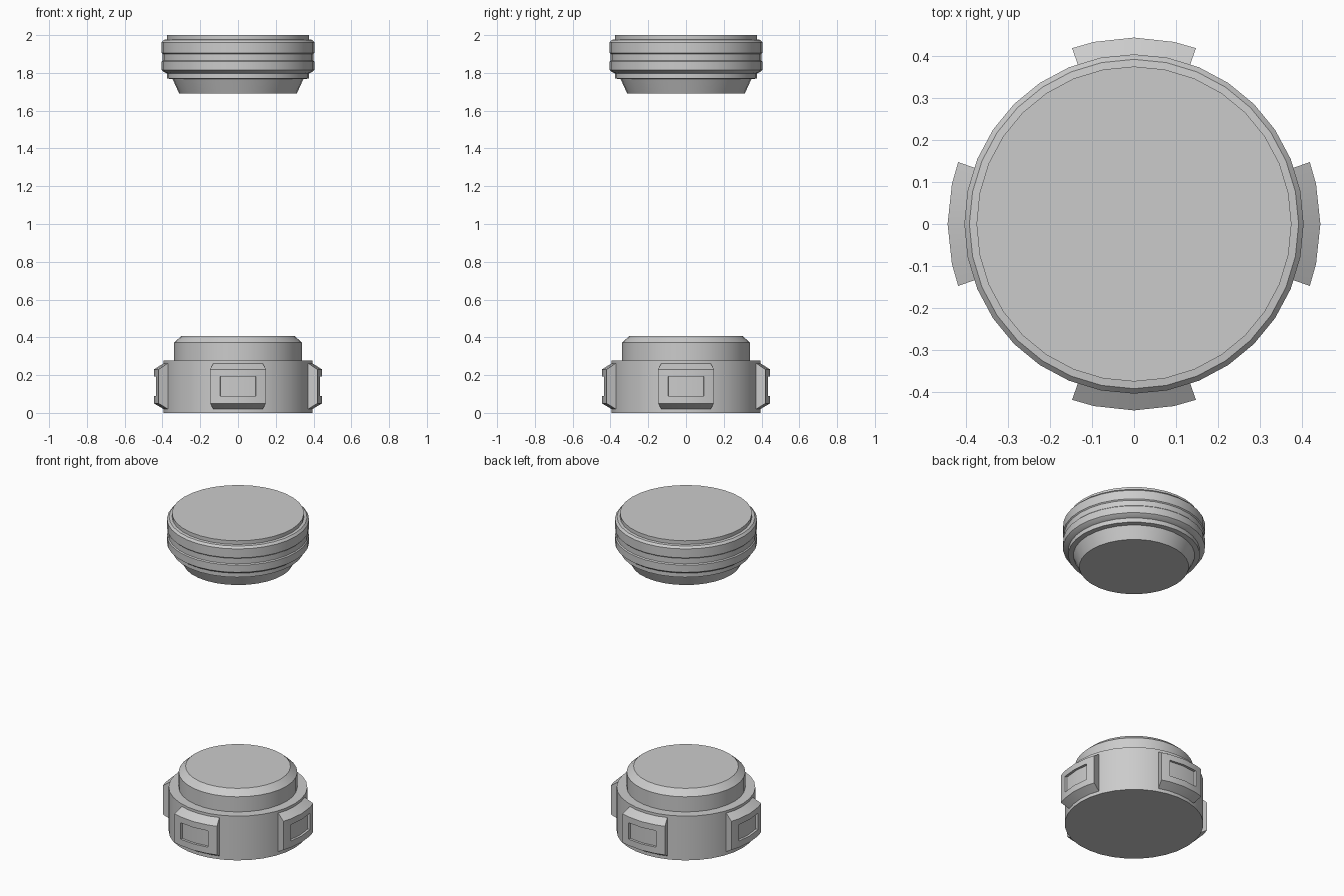
import bpy, bmesh
from math import sin, cos, pi, radians

if "Cube" in bpy.data.objects:
    bpy.data.objects.remove(bpy.data.objects["Cube"])


def finish(name, bm, angle=25):
    bmesh.ops.recalc_face_normals(bm, faces=bm.faces)
    me = bpy.data.meshes.new(name)
    bm.to_mesh(me)
    bm.free()
    ob = bpy.data.objects.new(name, me)
    bpy.context.collection.objects.link(ob)
    bpy.ops.object.select_all(action='DESELECT')
    ob.select_set(True)
    bpy.context.view_layer.objects.active = ob
    bpy.ops.object.shade_smooth_by_angle(angle=radians(angle))
    return ob


def lathe(name, profile, n=32):
    """Capped revolve of (radius, z) points, bottom to top."""
    bm = bmesh.new()
    rings = [[bm.verts.new((r * cos(2 * pi * i / n), r * sin(2 * pi * i / n), z))
              for i in range(n)] for r, z in profile]
    for a, b in zip(rings, rings[1:]):
        for i in range(n):
            j = (i + 1) % n
            bm.faces.new((a[i], a[j], b[j], b[i]))
    bm.faces.new(rings[0][::-1])
    bm.faces.new(rings[-1])
    return finish(name, bm)


def pad(name, turn):
    """Curved, chamfered block with a recessed window."""
    profile = [(.37, .021), (.395, .021), (.445, .05), (.445, .09),
               (.445, .193), (.445, .23), (.395, .262), (.37, .262)]
    angles = [radians(a) for a in (-19.4, -12.4, 0, 12.4, 19.4)]
    bm = bmesh.new()
    cols = [[bm.verts.new((r * cos(a + turn), r * sin(a + turn), z))
             for r, z in profile] for a in angles]
    window = []
    n = len(profile)
    for c in range(len(cols) - 1):
        for k in range(n):
            m = (k + 1) % n
            f = bm.faces.new((cols[c][k], cols[c + 1][k], cols[c + 1][m], cols[c][m]))
            if k == 3 and c in (1, 2):
                window.append(f)
    bm.faces.new(cols[0])
    bm.faces.new(cols[-1][::-1])
    bmesh.ops.recalc_face_normals(bm, faces=bm.faces)
    # Push the window inward
    new = bmesh.ops.extrude_face_region(bm, geom=window)['geom']
    bmesh.ops.delete(bm, geom=[f for f in window if f.is_valid], context='FACES_ONLY')
    for v in new:
        if isinstance(v, bmesh.types.BMVert):
            v.co.x *= .966
            v.co.y *= .966
    return finish(name, bm)


# Lower drum with raised bevelled collar
lathe("base_drum", [(.395, 0), (.395, .278), (.338, .278), (.338, .373), (.299, .408)])

# Four side pads
for i, side in enumerate(("right", "back", "left", "front")):
    pad("base_pad_" + side, i * pi / 2)

# Floating cap: tapered plug, lip, grooved band and top disc
lathe("upper_cap", [(.312, 1.692), (.346, 1.767), (.375, 1.77), (.375, 1.797),
                    (.388, 1.802), (.405, 1.815), (.405, 1.860), (.399, 1.866),
                    (.399, 1.900), (.405, 1.906), (.405, 1.962), (.393, 1.975),
                    (.376, 1.977), (.376, 2.0)])
